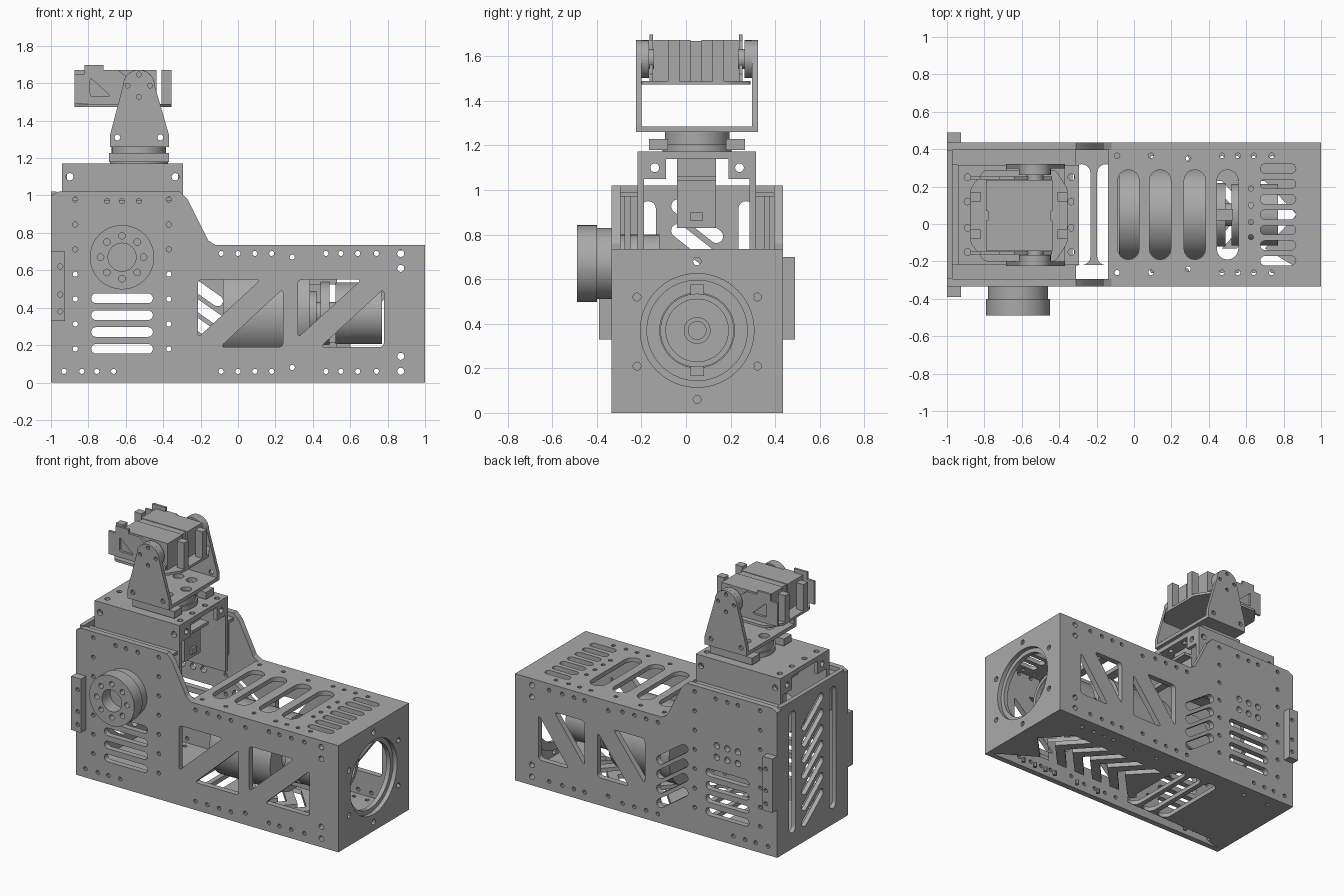
import bpy, bmesh
from math import sin, cos, pi, radians
from mathutils import Vector

if "Cube" in bpy.data.objects:
    bpy.data.objects.remove(bpy.data.objects["Cube"], do_unlink=True)

grey = bpy.data.materials.new("machine grey")
grey.use_nodes = True
grey.diffuse_color = (0.4, 0.4, 0.4, 1)
grey.node_tree.nodes["Principled BSDF"].inputs["Base Color"].default_value = (0.4, 0.4, 0.4, 1)
parts = []


def circle(u, v, r, n=16):
    return [(u + r * cos(2 * pi * i / n), v + r * sin(2 * pi * i / n)) for i in range(n)]


def rect(u0, u1, v0, v1):
    return [(u0, v0), (u1, v0), (u1, v1), (u0, v1)]


def slot(u, v, length, width, angle=0):
    """Round-ended slot centred on (u, v)."""
    r, half, a = width / 2, (length - width) / 2, radians(angle)
    pts = []
    for side in (0, 1):
        for i in range(9):
            t = -pi / 2 + pi * i / 8 + pi * side
            p, q = half * (1 - 2 * side) + r * cos(t), r * sin(t)
            pts.append((u + p * cos(a) - q * sin(a), v + p * sin(a) + q * cos(a)))
    return pts


def rounded(points, r):
    """Round every corner of a polygon."""
    out, n = [], len(points)
    for i in range(n):
        a, b, c = (Vector(points[(i + k) % n]) for k in (-1, 0, 1))
        p, q = b + (a - b).normalized() * r, b + (c - b).normalized() * r
        for k in range(5):
            t = k / 4
            out.append(tuple(p * (1 - t) ** 2 + b * 2 * t * (1 - t) + q * t * t))
    return out


def plate(name, axis, lo, hi, outline, holes=()):
    """Extrude an outline with holes along an axis; the other two axes keep x, y, z order."""
    curve = bpy.data.curves.new(name, "CURVE")
    curve.dimensions, curve.fill_mode = "2D", "BOTH"
    curve.extrude = (hi - lo) / 2
    for loop in [outline, *holes]:
        s = curve.splines.new("POLY")
        s.points.add(len(loop) - 1)
        for pt, (u, v) in zip(s.points, loop):
            pt.co = (u, v, 0, 1)
        s.use_cyclic_u = True
    tmp = bpy.data.objects.new(name + "_profile", curve)
    bpy.context.collection.objects.link(tmp)
    mesh = bpy.data.meshes.new_from_object(tmp.evaluated_get(bpy.context.evaluated_depsgraph_get()))
    bpy.data.objects.remove(tmp, do_unlink=True)
    bm = bmesh.new()
    bm.from_mesh(mesh)
    mid = (lo + hi) / 2
    for vert in bm.verts:
        u, v, w = vert.co
        vert.co = {"x": (w + mid, u, v), "y": (u, w + mid, v), "z": (u, v, w + mid)}[axis]
    bmesh.ops.remove_doubles(bm, verts=bm.verts, dist=1e-5)
    bmesh.ops.recalc_face_normals(bm, faces=bm.faces)
    bm.to_mesh(mesh)
    bm.free()
    mesh.materials.clear()
    mesh.materials.append(grey)
    for poly in mesh.polygons:
        poly.material_index = 0
    ob = bpy.data.objects.new(name, mesh)
    bpy.context.collection.objects.link(ob)
    parts.append(ob)


def box(name, x0, x1, y0, y1, z0, z1):
    plate(name, "z", z0, z1, rect(x0, x1, y0, y1))


def braced_window(x0, x1, z0=0.19, z1=0.55):
    """Two triangles either side of a diagonal brace."""
    g = 0.12
    return [rounded([(x0, z0 + 0.05), (x0, z1), (x1 - g, z1)], 0.025),
            rounded([(x0 + g, z0), (x1, z0), (x1, z1 - 0.05)], 0.025)]


Y0, Y1, YC, TOP, HIGH = -0.335, 0.435, 0.05, 0.735, 1.02

# Side plates with screw holes, vents and braced windows
long_row = (-0.09, 0, 0.09, 0.18, 0.47, 0.55, 0.64, 0.74)
spots = [(x, z) for x in long_row for z in (0.06, 0.69)]
spots += [(x, 0.06) for x in (-0.93, -0.835, -0.755, -0.665)]
spots += [(x, 0.18 + 0.133 * i) for x in (-0.87, -0.37) for i in range(7)]
spots += [(x, 0.97) for x in (-0.7, -0.62, -0.53)] + [(0.29, 0.08), (0.29, 0.67)]
screws = [circle(x, z, 0.014, 10) for x, z in spots]
screws += [circle(0.87, z, 0.019, 12) for z in (0.06, 0.14, 0.61, 0.69)]
vents = [slot(-0.62, 0.18 + 0.09 * i, 0.33, 0.052) for i in range(4)]
side = [(-1, 0), (1, 0), (1, TOP), (-0.12, TOP), (-0.16, 0.76), (-0.27, 0.98),
        (-0.31, HIGH), (-0.96, HIGH), (-1, 1)]
plate("front_side_plate", "y", Y0, Y0 + 0.04, side,
      screws + vents + braced_window(-0.215, 0.24) + braced_window(0.32, 0.78))
slanted = [slot(-0.2, 0.2 + 0.1 * i, 0.28, 0.058, -35) for i in range(4)]
drive_holes = [circle(-0.62 + dx, z, 0.022, 12) for dx in (-0.08, 0, 0.08) for z in (0.57, 0.65)]
plate("back_side_plate", "y", Y1 - 0.04, Y1, side,
      screws + vents + slanted + drive_holes + braced_window(0.01, 0.37) + braced_window(0.47, 0.82))

# Top cover
IN0, IN1 = Y0 + 0.04, Y1 - 0.04
top_holes = [slot(x, YC, 0.48, 0.115, 90) for x in (-0.03, 0.14, 0.325, 0.5)]
top_holes += [slot(0.77, YC + 0.082 * i, 0.19, 0.05) for i in range(-3, 4)]
top_holes += [circle(x, y, 0.014, 10) for x in (-0.09, 0.09, 0.47, 0.555, 0.64, 0.735) for y in (0.365, -0.26)]
top_holes += [circle(0.29, y, 0.014, 10) for y in (0.35, -0.24)]
top_holes += [circle(0.625, y, 0.014, 10) for y in (0.19, 0.1, 0.01, -0.07)]
plate("top_cover", "z", TOP - 0.03, TOP, rect(-0.14, 0.97, IN0, IN1), top_holes)

# Floor with chevrons and cross slots
chevrons = []
for i in range(6):
    x = 0.87 - 0.15 * i
    chevrons.append([(x, YC), (x - 0.17, YC + 0.18), (x - 0.25, YC + 0.18), (x - 0.085, YC),
                     (x - 0.25, YC - 0.18), (x - 0.17, YC - 0.18)])
cross = [slot(x, YC, 0.54, 0.095, 90) for x in (-0.15, -0.28, -0.41)]
floor_screws = [circle(x, y, 0.014, 10) for x in (*long_row[4:], -0.85, -0.65, 0.1, 0.28) for y in (-0.25, 0.35)]
plate("floor", "z", 0, 0.03, rect(-0.97, 0.97, IN0, IN1), chevrons + cross + floor_screws)

# End plates
end_holes = [circle(YC, 0.37, 0.255, 64)]
end_holes += [circle(YC + s * 0.27, z, 0.018, 12) for s in (-1, 1) for z in (0.21, 0.52)]
end_holes += [circle(YC, z, 0.018, 12) for z in (0.06, 0.68)]
plate("muzzle_plate", "x", 0.97, 1, rect(IN0, IN1, 0, TOP), end_holes)
plate("muzzle_ring", "x", 0.94, 0.97, circle(YC, 0.37, 0.28, 64),
      [circle(YC, 0.37, 0.225, 64)])
louvres = [slot(YC, 0.2 + 0.11 * i, 0.28, 0.06, -38) for i in range(7)]
plate("rear_panel", "x", -1, -0.97, rect(IN0, IN1, 0, HIGH),
      louvres + [slot(YC + s * 0.22, 0.53, 0.84, 0.07, 90) for s in (-1, 1)])

# Barrel assembly inside the housing
plate("barrel", "x", -0.08, 0.385, circle(YC, 0.37, 0.25, 64))
plate("barrel_collar", "x", 0.385, 0.42, circle(YC, 0.37, 0.12, 32))
plate("barrel_flange", "x", 0.44, 0.49, circle(YC, 0.37, 0.17, 48),
      [circle(YC + 0.13 * cos(a * pi / 4), 0.37 + 0.13 * sin(a * pi / 4), 0.018, 10) for a in range(8)])
plate("lens_body", "x", 0.52, 0.74, circle(YC, 0.37, 0.165, 48))
plate("lens_rim", "x", 0.74, 0.77, circle(YC, 0.37, 0.165, 48), [circle(YC, 0.37, 0.14, 48)])
plate("lens_hub", "x", 0.74, 0.76, circle(YC, 0.37, 0.06, 32), [circle(YC, 0.37, 0.04, 24)])
plate("barrel_shaft", "x", 0.4, 0.53, circle(YC, 0.37, 0.06, 24))
for s in (-1, 1):
    box("barrel_stay", 0.33, 0.53, YC - 0.03, YC + 0.03, 0.345 + s * 0.18, 0.395 + s * 0.18)

# Side drive hub
HX, HZ = -0.62, 0.67
bolts = [circle(HX + 0.115 * cos(a * pi / 4), HZ + 0.115 * sin(a * pi / 4), 0.018, 12) for a in range(8)]
plate("hub_base", "y", -0.4, Y0, circle(HX, HZ, 0.16, 48))
plate("hub_face", "y", -0.49, -0.4, circle(HX, HZ, 0.172, 64), bolts + [circle(HX, HZ, 0.075, 32)])
plate("hub_motor", "y", IN0, -0.12, circle(HX, HZ, 0.13, 32))

# Rear ear brackets on both sides
for name, y0, y1 in (("front_ear", -0.39, Y0), ("back_ear", Y1, 0.488)):
    plate(name, "y", y0, y1, [(-1, 0.33), (-0.925, 0.33), (-0.925, 0.7), (-1, 0.7)],
          [circle(-0.95, z, 0.014, 10) for z in (0.38, 0.47, 0.62)])

# Pan servo carrier
BX0, BX1, BY0, BY1 = -0.94, -0.295, -0.218, 0.315
for name, y in (("carrier_front_wall", BY0), ("carrier_back_wall", BY1 - 0.03)):
    plate(name, "y", y, y + 0.03, rect(BX0, BX1, 0.66, 1.14),
          [circle(x, 1.1, 0.02, 12) for x in (-0.9, -0.335)])
plate("carrier_top", "z", 1.14, 1.172, rect(BX0, BX1, BY0, BY1),
      [circle(x, y, 0.018, 12) for x in (-0.89, -0.335) for y in (-0.15, -0.02, 0.12, 0.25)])
for s in (-1, 1):
    yc = YC + s * 0.19
    for x in (BX0, BX1 - 0.025):
        plate("carrier_tab", "x", x, x + 0.025, rect(yc - 0.05, yc + 0.05, 1.05, 1.14),
              [circle(yc, 1.1, 0.02, 12)])
    edge = sorted((YC + s * 0.265, YC + s * 0.346))
    box("side_ledge", -0.97, -0.31, *edge, 0.97, 0.99)
    inner = sorted((YC + s * 0.3, YC + s * 0.325))
    box("side_liner", -0.93, -0.33, *inner, TOP, 0.97)
box("pan_servo", -0.74, -0.38, -0.04, 0.135, 0.83, 1.14)
box("pan_servo_flange", -0.83, -0.32, -0.04, 0.135, 1.04, 1.06)
box("pan_servo_plug", -0.38, -0.365, 0.02, 0.075, 0.86, 0.9)

# Pan turntable
PX = -0.53
plate("pan_base", "z", 1.172, 1.205, circle(PX, YC, 0.155, 48))
plate("pan_disc", "z", 1.2, 1.26, circle(PX, YC, 0.145, 48))
for s in (-1, 1):
    y0, y1 = sorted((YC + s * 0.13, YC + s * 0.215))
    box("pan_roller_block", -0.69, -0.37, y0, y1, 1.18, 1.228)

# Tilt yoke
yoke_holes = [circle(PX + 0.1 * cos(a * pi / 3), YC + 0.15 * sin(a * pi / 3), 0.035) for a in range(6)]
plate("yoke_base", "z", 1.26, 1.285, rect(-0.685, -0.368, -0.225, 0.322), yoke_holes)
arc = [(PX + 0.085 * cos(t * pi / 12), 1.587 + 0.085 * sin(t * pi / 12)) for t in range(13)]
cheek = [(-0.685, 1.26), (-0.368, 1.26), (-0.368, 1.32), *arc, (-0.685, 1.32)]
pivot = [circle(PX + 0.06 * cos(a * pi / 2), 1.587 + 0.06 * sin(a * pi / 2), 0.013, 10) for a in range(4)]
pivot += [circle(PX + s * 0.115, 1.31, 0.016, 10) for s in (-1, 1)]
for s in (-1, 1):
    a = YC - 0.0015 + s * 0.2735
    plate("yoke_cheek", "y", *sorted((a, a - s * 0.025)), cheek, pivot)
    plate("tilt_horn", "y", *sorted((a - s * 0.025, a - s * 0.06)), circle(PX, 1.587, 0.085, 32))
    plate("tilt_axle", "y", *sorted((a - s * 0.06, a - s * 0.1)), circle(PX, 1.587, 0.045, 24))

# Tilt servo on its tray
SY = 0.045
box("tilt_servo_front_half", -0.79, -0.435, -0.145, SY - 0.025, 1.49, 1.672)
box("tilt_servo_back_half", -0.79, -0.435, SY + 0.025, 0.235, 1.49, 1.672)
box("tilt_servo_core", -0.78, -0.445, SY - 0.025, SY + 0.025, 1.49, 1.668)
plate("tilt_tray", "z", 1.473, 1.49,
      rounded([(-0.875, -0.1), (-0.8, -0.2), (-0.42, -0.2), (-0.355, -0.1),
               (-0.355, 0.19), (-0.42, 0.29), (-0.8, 0.29), (-0.875, 0.19)], 0.02))
for s in (-1, 1):
    y = SY + s * 0.2
    plate("servo_guard", "y", y - 0.008, y + 0.008,
          [(-0.875, 1.49), (-0.44, 1.49), (-0.44, 1.52), (-0.64, 1.67), (-0.72, 1.67), (-0.72, 1.698), (-0.82, 1.698),
           (-0.82, 1.65), (-0.875, 1.65)],
          [rounded([(-0.79, 1.63), (-0.79, 1.53), (-0.68, 1.53)], 0.015)])
    yp = SY + s * 0.1
    for x in (-0.875, -0.41):
        box("tray_post", x, x + 0.055, yp - 0.025, yp + 0.025, 1.49, 1.672)

# Smooth the round walls, keep edges sharp
bpy.ops.object.select_all(action="DESELECT")
for ob in parts:
    ob.select_set(True)
bpy.context.view_layer.objects.active = parts[0]
bpy.ops.object.shade_smooth_by_angle(angle=radians(30))
